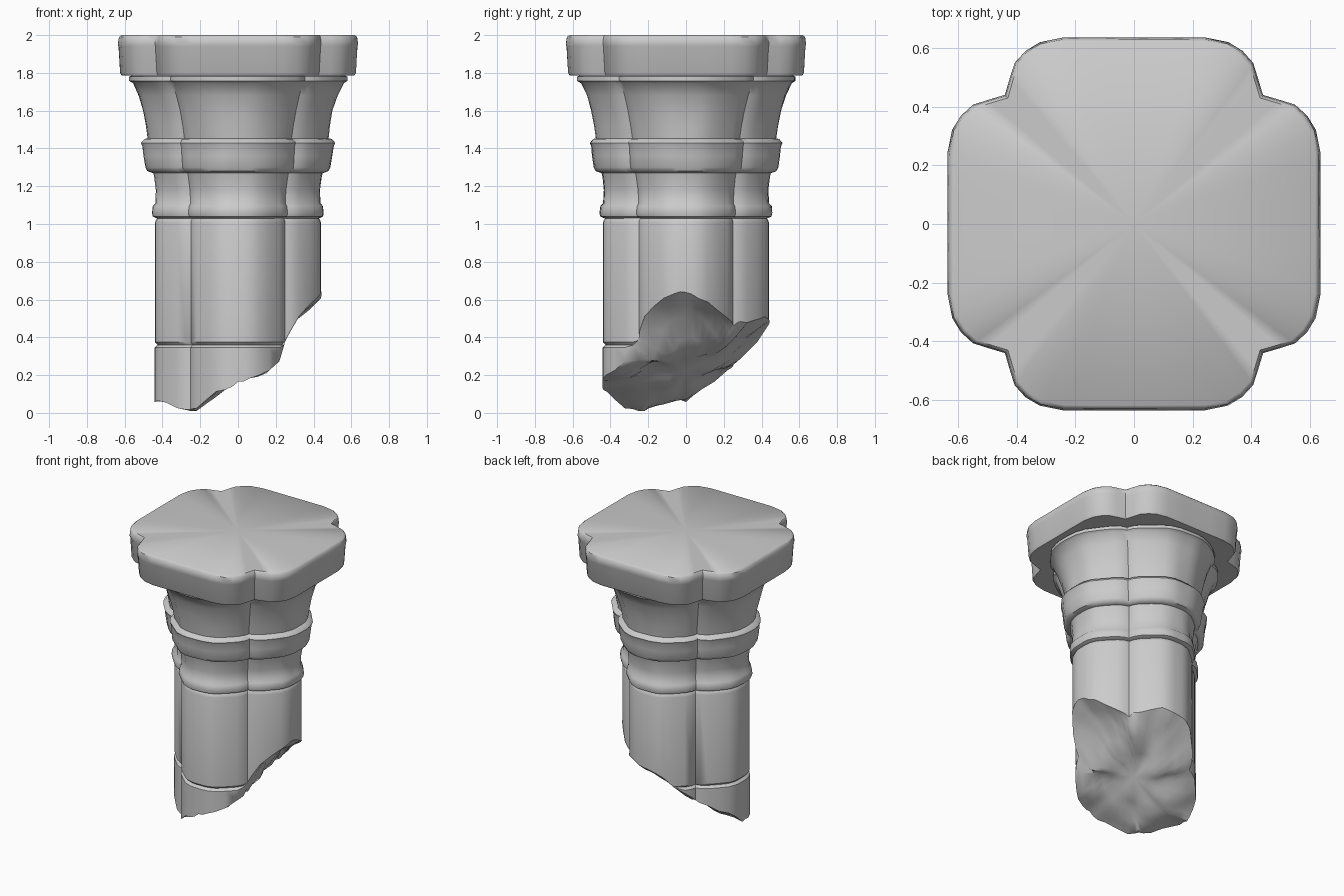
import bpy, bmesh, math, random
from mathutils import Vector, noise

if "Cube" in bpy.data.objects:
    bpy.data.objects.remove(bpy.data.objects["Cube"])

random.seed(4)

# Half of one lobe: outward fraction from notch to face, sideways fraction of notch
SLAB = [(0, 1), (.31, .96), (.56, .925), (.77, .84), (.92, .73), (1, .55), (1, .25)]
ROUND = [(0, 1), (.16, .97), (.38, .87), (.65, .66), (.88, .46), (.98, .26), (1, .12)]


def section(e, n, half=ROUND):
    """Four-lobed outline reaching e on the axes with inner corners at (n, n)."""
    lobe = [(n + (e - n) * a, -n * b) for a, b in half]
    lobe += [(e, 0)] + [(x, -y) for x, y in reversed(lobe[1:])]
    pts = []
    for k in range(4):
        c, s = round(math.cos(k * math.pi / 2)), round(math.sin(k * math.pi / 2))
        pts += [(x * c - y * s, x * s + y * c) for x, y in lobe]
    return pts


def bridge(bm, a, b):
    for i in range(len(a)):
        j = (i + 1) % len(a)
        bm.faces.new((a[i], a[j], b[j], b[i]))


def fan(bm, ring, co):
    c = bm.verts.new(co)
    for i in range(len(ring)):
        bm.faces.new((ring[i], ring[(i + 1) % len(ring)], c))


def finish(bm, name, angle=42):
    bmesh.ops.remove_doubles(bm, verts=bm.verts, dist=.0005)
    bmesh.ops.recalc_face_normals(bm, faces=bm.faces)
    me = bpy.data.meshes.new(name)
    bm.to_mesh(me)
    bm.free()
    ob = bpy.data.objects.new(name, me)
    bpy.context.collection.objects.link(ob)
    bpy.ops.object.select_all(action='DESELECT')
    ob.select_set(True)
    bpy.context.view_layer.objects.active = ob
    bpy.ops.object.shade_smooth_by_angle(angle=math.radians(angle))


def loft(name, profile, wear=.003, half=ROUND):
    """profile rows: z, reach, notch - from top to bottom."""
    bm = bmesh.new()
    rings = []
    for z, e, n in profile:
        ring = []
        for x, y in section(e, n, half):
            w = 1 + wear * noise.noise(Vector((x * 7, y * 7, z * 6)))
            ring.append(bm.verts.new((x * w, y * w, z)))
        rings.append(ring)
    for a, b in zip(rings, rings[1:]):
        bridge(bm, a, b)
    fan(bm, rings[0], (0, 0, profile[0][0]))
    fan(bm, rings[-1], (0, 0, profile[-1][0]))
    finish(bm, name)


# Top slab
loft("top_slab", [(2, .618, .43), (1.99, .630, .437), (1.95, .636, .44), (1.94, .632, .437),
                  (1.80, .624, .43), (1.787, .616, .425)], .002, SLAB)

# Flared bell under the slab
loft("bell", [(1.79, .555, .345), (1.78, .576, .358), (1.758, .576, .358), (1.745, .555, .347),
              (1.68, .525, .327), (1.60, .502, .308), (1.52, .486, .293), (1.44, .475, .283)], .015)

# Ring moulding
loft("ring_moulding", [(1.455, .47, .28), (1.45, .492, .296), (1.43, .51, .307), (1.41, .502, .302),
                       (1.36, .497, .298), (1.30, .488, .293), (1.28, .478, .285), (1.27, .45, .27)], .015)

# Neck with lower bead
loft("neck", [(1.29, .452, .27), (1.25, .442, .262), (1.18, .434, .254), (1.11, .438, .252),
              (1.095, .452, .260), (1.06, .456, .265), (1.04, .452, .26), (1.03, .43, .243)], .015)

# Broken shaft: heights of the fracture on a 5 x 5 grid (rows along +x, columns along +y)
BREAK = [[.06, .05, .06, .22, .36],
         [.06, 0, .10, .23, .42],
         [.16, .17, .22, .32, .48],
         [.23, .29, .35, .40, .55],
         [.58, .64, .63, .57, .57]]


def break_z(x, y):
    u = min(max((x / .44 + 1) * 2, 0), 3.999)
    v = min(max((y / .44 + 1) * 2, 0), 3.999)
    i, j = int(u), int(v)
    u, v = u - i, v - j
    if i == 3:
        u = u ** .6
    return ((BREAK[i][j] * (1 - v) + BREAK[i][j + 1] * v) * (1 - u)
            + (BREAK[i + 1][j] * (1 - v) + BREAK[i + 1][j + 1] * v) * u)


bm = bmesh.new()
edge = [max(0, break_z(x, y) + random.uniform(-.008, .012)) for x, y in section(.44, .25)]
rings = []
for z, e, n in [(1.035, .425, .24), (1.02, .435, .247), (1.005, .44, .25), (.375, .44, .25),
                (.36, .425, .24), (.345, .443, .252), (-1, .443, .252)]:
    rings.append([bm.verts.new((x, y, max(z, h))) for (x, y), h in zip(section(e, n), edge)])
for a, b in zip(rings, rings[1:]):
    bridge(bm, a, b)
fan(bm, rings[0], (0, 0, 1.035))


# Rough fracture face, stepping inwards
def rough(x, y):
    return max(.01, break_z(x, y) + .045 * noise.noise(Vector((x * 8, y * 8, 3))))


last = rings[-1]
for s in (.84, .68, .52, .36, .2):
    ring = [bm.verts.new((x, y, rough(x, y))) for x, y in section(.443 * s, .27 * s)]
    bridge(bm, last, ring)
    last = ring
fan(bm, last, (0, 0, rough(0, 0)))
finish(bm, "broken_shaft")
